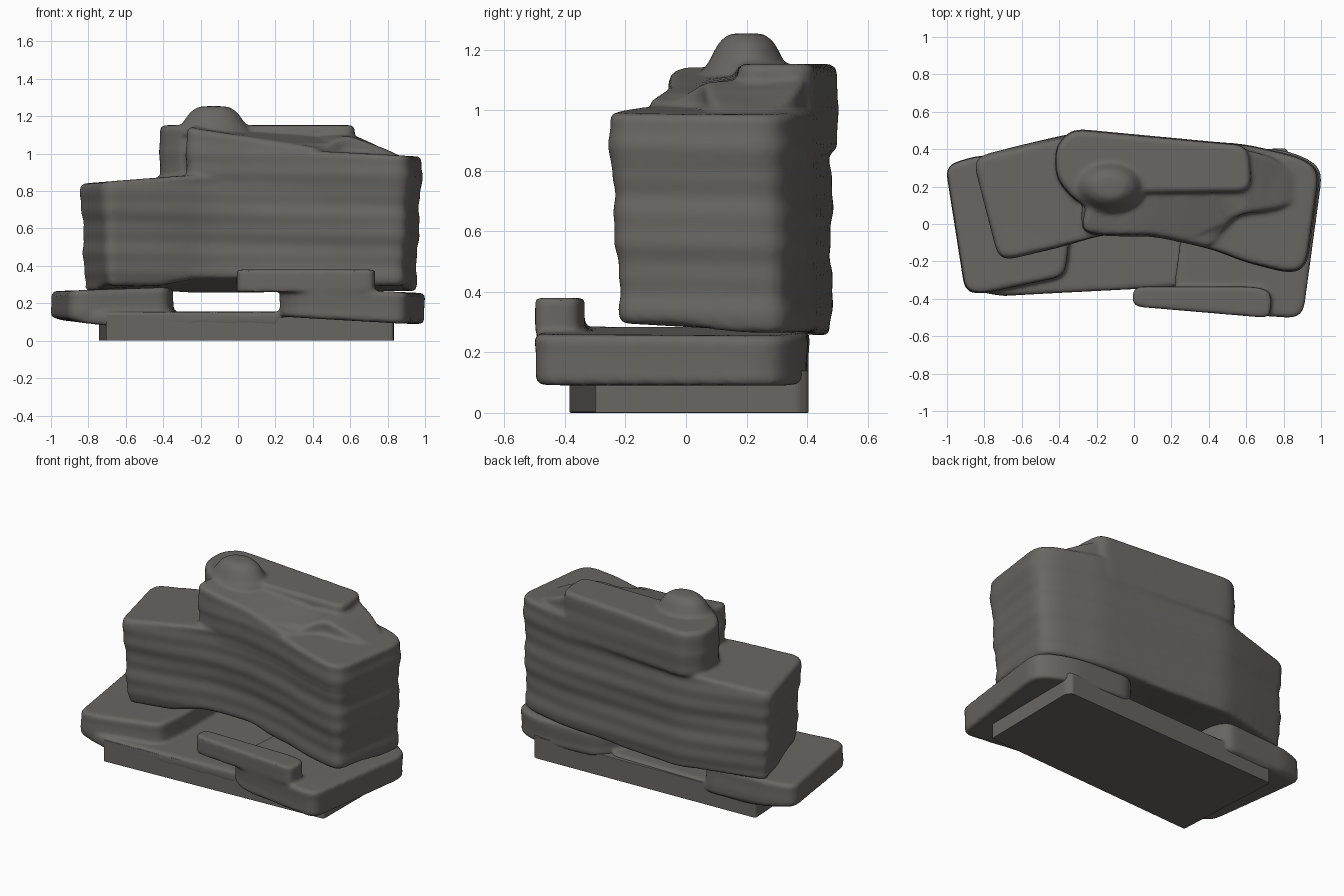
import bpy, bmesh, math
from mathutils import Vector

if "Cube" in bpy.data.objects:
    bpy.data.objects.remove(bpy.data.objects["Cube"])

stone = bpy.data.materials.new("dark_stone")
stone.diffuse_color = (.14, .135, .125, 1)
stone.use_nodes = True
stone.node_tree.nodes["Principled BSDF"].inputs["Base Color"].default_value = stone.diffuse_color


def clamp(v):
    return min(1, max(0, v))


def rounded(pts, r):
    # rounded corners, then an even resample of the outline
    out, n = [], len(pts)
    for i in range(n):
        p, a, b = Vector(pts[i]), Vector(pts[i - 1]), Vector(pts[(i + 1) % n])
        ra, rb = min(r, (a - p).length * .48), min(r, (b - p).length * .48)
        s, e = p + (a - p).normalized() * ra, p + (b - p).normalized() * rb
        for k in range(5):
            t = k / 4
            out.append(s * (1 - t) ** 2 + p * 2 * t * (1 - t) + e * t * t)
    res = []
    for i, p in enumerate(out):
        q = out[(i + 1) % len(out)]
        m = max(1, int((q - p).length / .06))
        res += [p.lerp(q, k / m) for k in range(m)]
    return res


def finish(name, bm):
    bmesh.ops.recalc_face_normals(bm, faces=bm.faces[:])
    me = bpy.data.meshes.new(name)
    bm.to_mesh(me)
    bm.free()
    me.materials.append(stone)
    obj = bpy.data.objects.new(name, me)
    bpy.context.collection.objects.link(obj)
    return obj


def skin(bm, loops):
    n = len(loops[0])
    for a, b in zip(loops, loops[1:]):
        for i in range(n):
            j = (i + 1) % n
            bm.faces.new((a[i], a[j], b[j], b[i]))
    caps = [bm.faces.new(loops[0][::-1]), bm.faces.new(loops[-1])]
    bmesh.ops.triangulate(bm, faces=caps)


def rock(name, pts, bottom, top, r=.06, edge=.02, ripple=0, rows=3, lean=0):
    # outline runs counter-clockwise; bottom and top are heights over x, y
    ring = rounded(pts, r)
    n = len(ring)
    normals = []
    for i in range(n):
        d = ring[(i + 1) % n] - ring[i - 1]
        normals.append(Vector((d.y, -d.x)).normalized())
    levels = [(0, 0, edge), (0, .3, edge * .3), (0, 1, 0)]
    levels += [(k / rows, 0, 0) for k in range(1, rows)]
    levels += [(1, -1, 0), (1, -.3, edge * .3), (1, 0, edge)]
    bm = bmesh.new()
    loops = []
    for t, dz, inset in levels:
        loop = []
        for p, nn in zip(ring, normals):
            b, h = bottom(p.x, p.y), top(p.x, p.y)
            z = b + (h - b) * t + dz * edge
            w = ripple * (math.sin(z * 21 + 2 * p.x) + .6 * math.sin(z * 58 + p.x + p.y))
            q = p + nn * (w - inset - lean * (1 - t) * (1 - max(0, nn.y)))
            loop.append(bm.verts.new((q.x, q.y, z)))
        loops.append(loop)
    skin(bm, loops)
    return finish(name, bm)


def fuse(name, parts):
    # weld overlapping parts into one weathered skin
    bpy.ops.object.select_all(action='DESELECT')
    for p in parts:
        p.select_set(True)
    obj = parts[0]
    bpy.context.view_layer.objects.active = obj
    bpy.ops.object.join()
    obj.name = name
    rm = obj.modifiers.new("weld", 'REMESH')
    rm.mode, rm.voxel_size, rm.use_smooth_shade = 'VOXEL', .012, True
    sm = obj.modifiers.new("weather", 'SMOOTH')
    sm.factor, sm.iterations = .5, 4
    bpy.ops.object.modifier_apply(modifier="weld")
    bpy.ops.object.modifier_apply(modifier="weather")
    bpy.ops.object.shade_smooth_by_angle(angle=math.radians(40))


def flat(z):
    return lambda x, y: z


def ramp(x0, z0, x1, z1):
    return lambda x, y: z0 + (z1 - z0) * clamp((x - x0) / (x1 - x0))


# flat plinth, kept crisp
rock("plinth", [(-.705, -.385), (.83, -.3), (.835, .37), (.81, .405), (-.745, .345)],
     flat(0), flat(.14), r=.015, edge=.003).data.shade_flat()

# lower left: thin wide tier and thicker ledge
tier = rock("left_lower_tier", [(-.88, -.35), (-.72, -.385), (.25, -.335), (.3, .36),
            (-.35, .36), (-.85, .35), (-.97, .3)],
            ramp(-1, .115, -.7, .08), flat(.155), r=.05, edge=.015)
left = rock("left_ledge", [(-.9, -.36), (-.8, -.37), (-.37, -.28), (-.345, -.1), (-.345, .25),
            (-.4, .38), (-.85, .36), (-1.005, .31)], ramp(-1, .12, -.7, .09),
            ramp(-1, .265, -.4, .285), ripple=.003)

# lower right ledge and the bar lying on it
right = rock("right_ledge", [(.25, -.08), (.21, -.36), (.35, -.47), (.9, -.503), (1.006, .28),
             (.93, .35), (.78, .4), (.36, .41), (.24, .25)], ramp(.2, .13, .9, .09),
             ramp(.3, .285, 1, .255), r=.08, ripple=.003)
bar = rock("front_bar", [(-.01, -.44), (.73, -.503), (.735, -.36), (.64, -.335), (-.005, -.335)],
           flat(.26), flat(.38), r=.05, edge=.01)
fuse("lower_ledges", [tier, left, right, bar])


# main layered mass: arched under the front, hanging lower at the back
def body_bottom(x, y):
    middle = clamp(2 - abs(x + .06) / .17)
    back = clamp((y + .05) / .2)
    return .295 - .03 * back + middle * (.035 * clamp((.1 - y) / .15) - .01 * back)


front = [(-.15, -.06), (.1, -.06), (.42, -.13)]
right_end = [(.6, -.2), (.84, -.26), (.92, -.22), (.99, .28), (.9, .35), (.6, .42)]
main = rock("main_mass", [(-.72, -.2), (-.4, -.13)] + front + right_end
            + [(-.3, .485), (-.55, .43), (-.86, .35)], body_bottom,
            ramp(-.85, .84, -.25, .885), r=.08, ripple=.005, rows=32, lean=.035)

# upper right part of the mass
upper = rock("upper_mass", [(-.28, -.04)] + front + right_end + [(-.25, .45)],
             flat(.80), ramp(.3, 1.02, .98, .985), r=.08, ripple=.005, rows=10)


# step rising out of it, fading away to the right
def step_top(x, y):
    low = 1.14 - .105 * (x + .28) / .7
    high = 1.145 - .035 * clamp((x - .3) / .3) - .12 * clamp((x - .6) / .28)
    w = clamp((y + .08) / .18)
    return low + (high - low) * w * w * (3 - 2 * w)


step = rock("upper_step", [(-.285, -.04)] + front + [(.48, -.03), (.56, .05), (.75, .07),
            (.88, .12), (.88, .25), (.75, .36), (.6, .4), (-.2, .4)],
            flat(.95), step_top, r=.06, edge=.022, ripple=.003)

# overhanging top block at the back
block = rock("top_block", [(-.415, .24), (-.29, .1), (-.1, .16), (.6, .17), (.63, .22),
             (.61, .42), (-.31, .505), (-.37, .47), (-.42, .4)],
             flat(.86), flat(1.152), r=.07, edge=.02, ripple=.003, rows=8)

# low dome with a flared foot
bm = bmesh.new()
rings = []
for s, z in [(1.2, 1.1), (1.12, 1.14), (1, 1.16), (.9, 1.185), (.75, 1.22), (.55, 1.245),
             (.4, 1.252), (.2, 1.254)]:
    rings.append([bm.verts.new((-.13 + .17 * s * math.cos(a), .2 + .125 * s * math.sin(a), z))
                  for a in (k * math.tau / 32 for k in range(32))])
skin(bm, rings)
dome = finish("roof_dome", bm)
fuse("layered_mass", [main, upper, step, block, dome])
